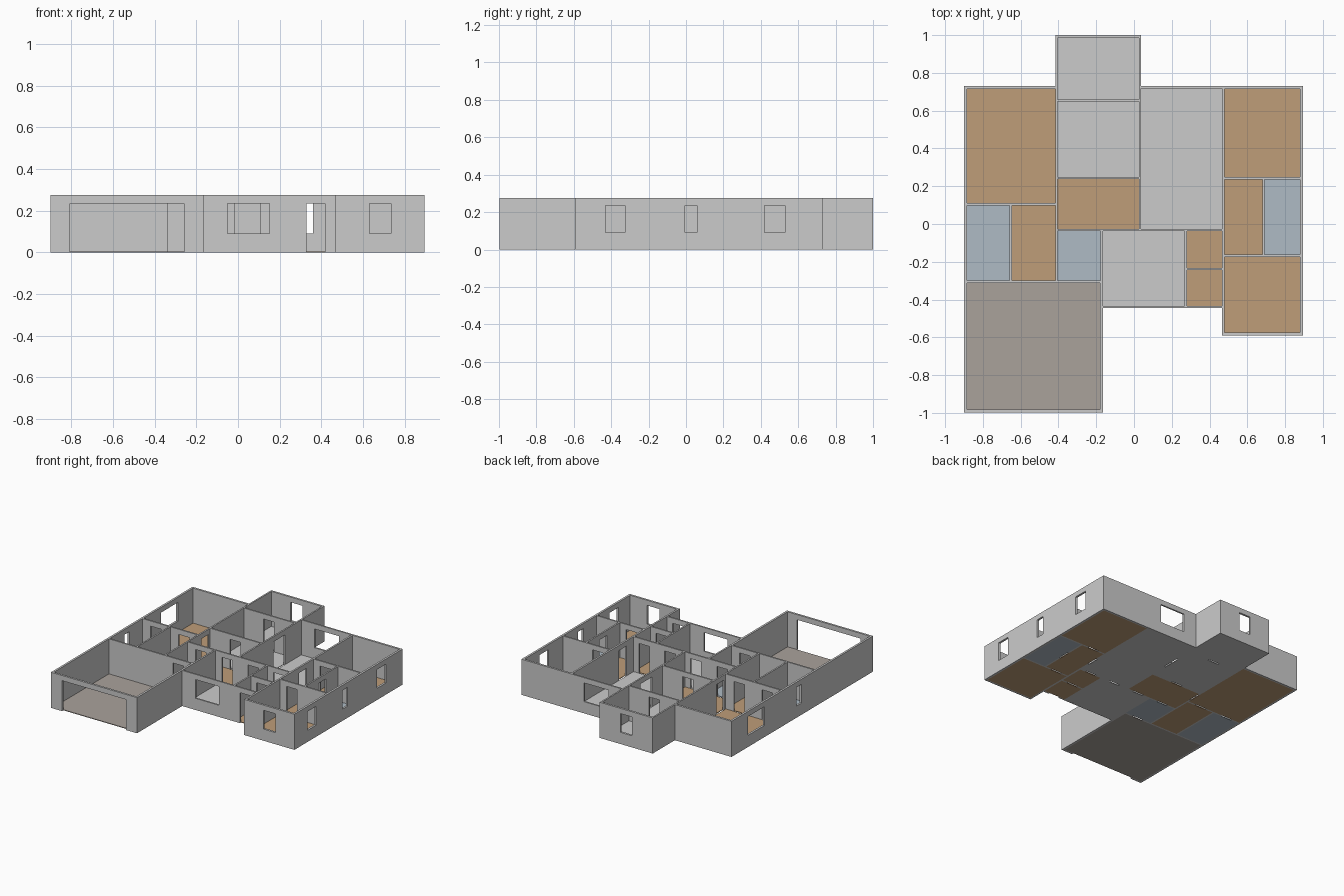
import bpy, bmesh
from mathutils import Vector

if "Cube" in bpy.data.objects:
    bpy.data.objects.remove(bpy.data.objects["Cube"])

H, SILL, HEAD = 0.275, 0.09, 0.235   # wall height, window sill, opening head
DOOR = 0.09
SLAB = 0.005


def finish(name, bm, mat=None):
    bmesh.ops.recalc_face_normals(bm, faces=bm.faces)
    me = bpy.data.meshes.new(name)
    bm.to_mesh(me)
    bm.free()
    ob = bpy.data.objects.new(name, me)
    bpy.context.collection.objects.link(ob)
    if mat:
        me.materials.append(mat)
    return ob


def material(name, rgb):
    m = bpy.data.materials.new(name)
    m.diffuse_color = (*rgb, 1)
    m.use_nodes = True
    m.node_tree.nodes["Principled BSDF"].inputs["Base Color"].default_value = m.diffuse_color
    return m


def door(c, w=DOOR):
    return (c - w / 2, c + w / 2, 0.0)


def window(a, b):
    return (a, b, SILL)


def wall(name, axis, p0, p1, a, b, *openings):
    """Wall along axis from a to b, thickness p0..p1, with openings left out."""
    us = sorted({a, b, *[v for o in openings for v in o[:2]]})
    zs = [0.0, SILL, HEAD, H]
    bm = bmesh.new()

    def pt(u, z):
        return bm.verts.new((u, p0, z) if axis == 'x' else (p0, u, z))
    grid = [[pt(u, z) for z in zs] for u in us]
    for i in range(len(us) - 1):
        for j in range(3):
            u, z = (us[i] + us[i + 1]) / 2, (zs[j] + zs[j + 1]) / 2
            if any(o[0] < u < o[1] and o[2] < z < HEAD for o in openings):
                continue
            bm.faces.new((grid[i][j], grid[i + 1][j], grid[i + 1][j + 1], grid[i][j + 1]))
    bmesh.ops.delete(bm, geom=[v for v in bm.verts if not v.link_faces], context='VERTS')
    ext = bmesh.ops.extrude_face_region(bm, geom=bm.faces[:], use_keep_orig=True)
    step = Vector((0, p1 - p0, 0)) if axis == 'x' else Vector((p1 - p0, 0, 0))
    bmesh.ops.translate(bm, vec=step, verts=[g for g in ext['geom'] if isinstance(g, bmesh.types.BMVert)])
    finish(name, bm)


def floor(name, x0, x1, y0, y1, mat):
    bm = bmesh.new()
    bmesh.ops.create_cube(bm, size=1)
    for v in bm.verts:
        v.co = ((x0 + x1) / 2 + v.co.x * (x1 - x0),
                (y0 + y1) / 2 + v.co.y * (y1 - y0), (v.co.z + 0.5) * SLAB)
    finish(name, bm, mat)


# Walls running left to right
wall('garage_front_wall', 'x', -.997, -.981, -.9, -.165, (-.805, -.26, 0))
wall('garage_back_wall', 'x', -.312, -.300, -.884, -.165, door(-.29))
wall('right_bedroom_front_wall', 'x', -.59, -.574, .465, .895, window(.63, .735))
wall('entry_front_wall', 'x', -.446, -.434, -.165, .466, window(-.05, .15), door(.373))
wall('entry_divider', 'x', -.244, -.232, .28, .466, door(.373))
wall('middle_wall', 'x', -.038, -.026, -.404, .466,
     door(-.29), door(-.065), door(.155), door(.373))
wall('right_hall_front_wall', 'x', -.174, -.162, .48, .879, door(.58))
wall('right_hall_back_wall', 'x', .236, .248, .48, .879, door(.58))
wall('left_bedroom_front_wall', 'x', .098, .11, -.884, -.416, door(-.77), door(-.53))
wall('left_bedroom_back_wall', 'x', .714, .73, -.9, -.416)
wall('kitchen_front_wall', 'x', .238, .25, -.404, .027, door(-.19))
wall('kitchen_back_wall', 'x', .648, .66, -.404, .027, door(-.19))
wall('nook_back_wall', 'x', .984, 1.0, -.416, .038, window(-.24, -.14))
wall('living_back_wall', 'x', .718, .73, .038, .466, window(.15, .36))
wall('right_bedroom_back_wall', 'x', .714, .73, .466, .895)

# Walls running front to back
wall('left_outer_wall', 'y', -.9, -.884, -.981, .714, window(-.125, -.06), window(.325, .53))
wall('garage_right_wall', 'y', -.181, -.165, -.981, -.312)
wall('laundry_right_wall', 'y', -.178, -.165, -.300, -.038)
wall('left_bath_divider', 'y', -.658, -.646, -.300, .098)
wall('left_inner_wall', 'y', -.416, -.404, -.300, .984, door(.175))
wall('kitchen_right_wall', 'y', .026, .038, -.026, .984, door(.45, .14))
wall('entry_left_wall', 'y', .268, .28, -.434, -.038)
wall('right_inner_wall', 'y', .466, .48, -.574, .714, door(.105))
wall('right_bath_divider', 'y', .679, .691, -.162, .236, door(.04))
wall('right_outer_wall', 'y', .879, .895, -.574, .714,
     window(-.43, -.325), window(-.005, .06), window(.42, .53))

# Floors
wood = material('wood', (.52, .34, .19))
pale = material('pale_tile', (.76, .76, .73))
kitchen = material('kitchen_tile', (.67, .67, .65))
blue = material('bath_tile', (.43, .50, .56))
slab = material('concrete', (.40, .36, .33))

floor('left_bedroom_floor', -.884, -.416, .11, .714, wood)
floor('left_closet_floor', -.646, -.416, -.300, .098, wood)
floor('hall_floor', -.404, .026, -.026, .238, wood)
floor('right_back_bedroom_floor', .48, .879, .248, .714, wood)
floor('right_hall_floor', .48, .679, -.162, .236, wood)
floor('right_front_bedroom_floor', .48, .879, -.574, -.174, wood)
floor('entry_floor', .28, .466, -.434, -.244, wood)
floor('inner_entry_floor', .28, .466, -.232, -.038, wood)
floor('living_floor', .038, .466, -.026, .718, pale)
floor('front_room_floor', -.165, .268, -.434, -.038, pale)
floor('nook_floor', -.404, .026, .66, .984, pale)
floor('kitchen_floor', -.404, .026, .25, .648, kitchen)
floor('left_bath_floor', -.884, -.658, -.300, .098, blue)
floor('laundry_floor', -.404, -.178, -.300, -.038, blue)
floor('right_bath_floor', .691, .879, -.162, .236, blue)
floor('garage_floor', -.884, -.181, -.981, -.312, slab)
